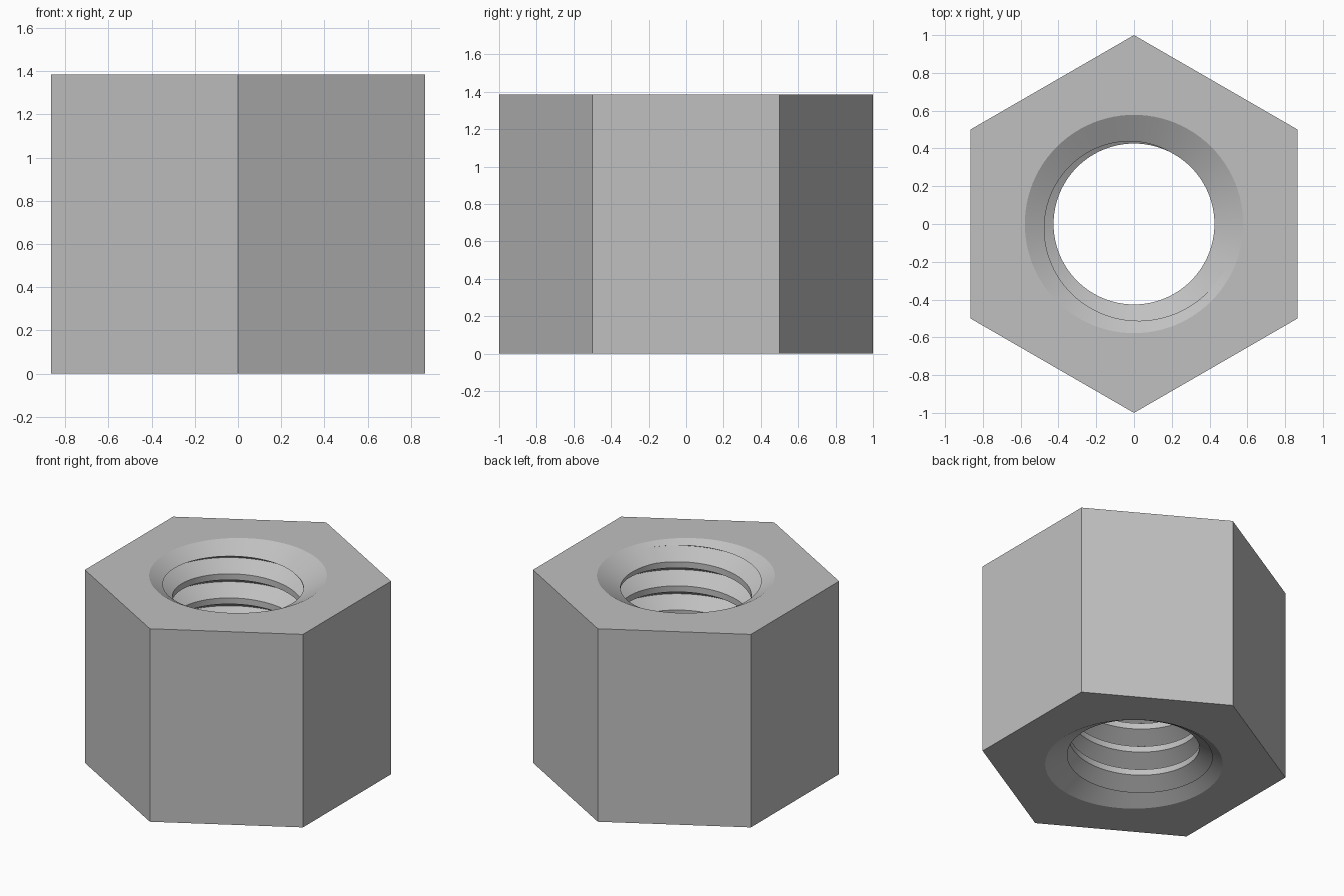
import bpy
import bmesh
from math import sin, cos, pi, radians, sqrt, ceil, floor

cube = bpy.data.objects.get("Cube")
if cube:
    bpy.data.objects.remove(cube, do_unlink=True)

# Proportions: a six-sided long nut with a right-hand V thread
PITCH = sqrt(3) / 10
HEIGHT = 8 * PITCH
SLOPE = 1 / sqrt(3)               # flanks and chamfers share this slope
CREST_R = 0.426
ROOT_R = CREST_R + 0.375 * PITCH / SLOPE
RIM_R = 0.578
COLUMNS = 96                      # a multiple of six, so corners meet columns
START = radians(-26.25)           # where the groove runs out into the chamfer
ROOT_Z = HEIGHT - SLOPE * (RIM_R - ROOT_R)


def steel_material():
    mat = bpy.data.materials.new("steel_grey")
    colour = (0.53, 0.53, 0.53, 1)
    mat.diffuse_color = colour
    mat.use_nodes = True
    mat.node_tree.nodes["Principled BSDF"].inputs["Base Color"].default_value = colour
    return mat


def helix_rows(angle):
    """Thread outline on one radial plane, from below the nut to above it."""
    rows = []
    for turn in range(-11, 4):
        z = ROOT_Z + PITCH * (turn + (angle - START) / (2 * pi))
        rows += [(CREST_R, z - 0.375 * PITCH), (ROOT_R, z), (CREST_R, z + 0.375 * PITCH)]
    return rows


def trim(rows, depth):
    """Stop the outline where it meets a chamfer, collapsing the rest there."""
    def gap(p):
        return p[0] - RIM_R + depth(p[1]) / SLOPE
    out, stop = [], None
    for p in rows:
        if stop is None and out and gap(p) < -1e-6:
            q = out[-1]
            t = max(gap(q), 0) / (max(gap(q), 0) - gap(p))
            stop = tuple(a + (b - a) * t for a, b in zip(q, p))
        out.append(stop or p)
    return out


def column_profile(angle):
    rows = helix_rows(angle)
    mid = min(range(len(rows)), key=lambda i: abs(rows[i][1] - HEIGHT / 2))
    upper = trim(rows[mid:], lambda z: HEIGHT - z)
    lower = trim(rows[mid::-1], lambda z: z)
    return [(RIM_R, 0)] + lower[:0:-1] + upper + [(RIM_R, HEIGHT)]


bm = bmesh.new()

# Threaded bore with a chamfer at each end
columns = []
for i in range(COLUMNS + 1):
    a = START + 2 * pi * i / COLUMNS
    columns.append([bm.verts.new((r * cos(a), r * sin(a), z))
                    for r, z in column_profile(a)])
for left, right in zip(columns, columns[1:]):
    for j in range(len(left) - 1):
        bm.faces.new((left[j], left[j + 1], right[j + 1], right[j]))
bmesh.ops.remove_doubles(bm, verts=bm.verts[:], dist=1e-5)
bmesh.ops.dissolve_degenerate(bm, edges=bm.edges[:], dist=1e-6)


def rim_ring(z):
    """Rim vertices in order of angle, beginning at the first corner."""
    from_corner = []
    for v in bm.verts:
        if abs(v.co.z - z) < 1e-5 and abs(v.co.xy.length - RIM_R) < 1e-4:
            turn = v.co.xy.angle_signed((cos(pi / 6), sin(pi / 6))) % (2 * pi)
            from_corner.append((round(turn / (2 * pi) * COLUMNS) % COLUMNS, v))
    return [v for k, v in sorted(from_corner, key=lambda item: item[0])]


# Hexagonal body: end faces around the rims, then the six flats
rings = [rim_ring(0), rim_ring(HEIGHT)]
corners = [[bm.verts.new((cos(pi / 6 + k * pi / 3), sin(pi / 6 + k * pi / 3), z))
            for k in range(6)] for z in (0, HEIGHT)]
step = COLUMNS // 6
for k in range(6):
    n = (k + 1) % 6
    for ring, hexagon in zip(rings, corners):
        arc = [ring[(k * step + s) % COLUMNS] for s in range(step + 1)]
        bm.faces.new([hexagon[n], hexagon[k]] + arc)
    bm.faces.new((corners[0][k], corners[0][n], corners[1][n], corners[1][k]))
bmesh.ops.recalc_face_normals(bm, faces=bm.faces[:])

mesh = bpy.data.meshes.new("hex_nut")
bm.to_mesh(mesh)
bm.free()
mesh.materials.append(steel_material())
nut = bpy.data.objects.new("hex_nut", mesh)
bpy.context.collection.objects.link(nut)

# Smooth bore, crisp edges
bpy.ops.object.select_all(action="DESELECT")
nut.select_set(True)
bpy.context.view_layer.objects.active = nut
bpy.ops.object.shade_smooth_by_angle(angle=radians(25))
